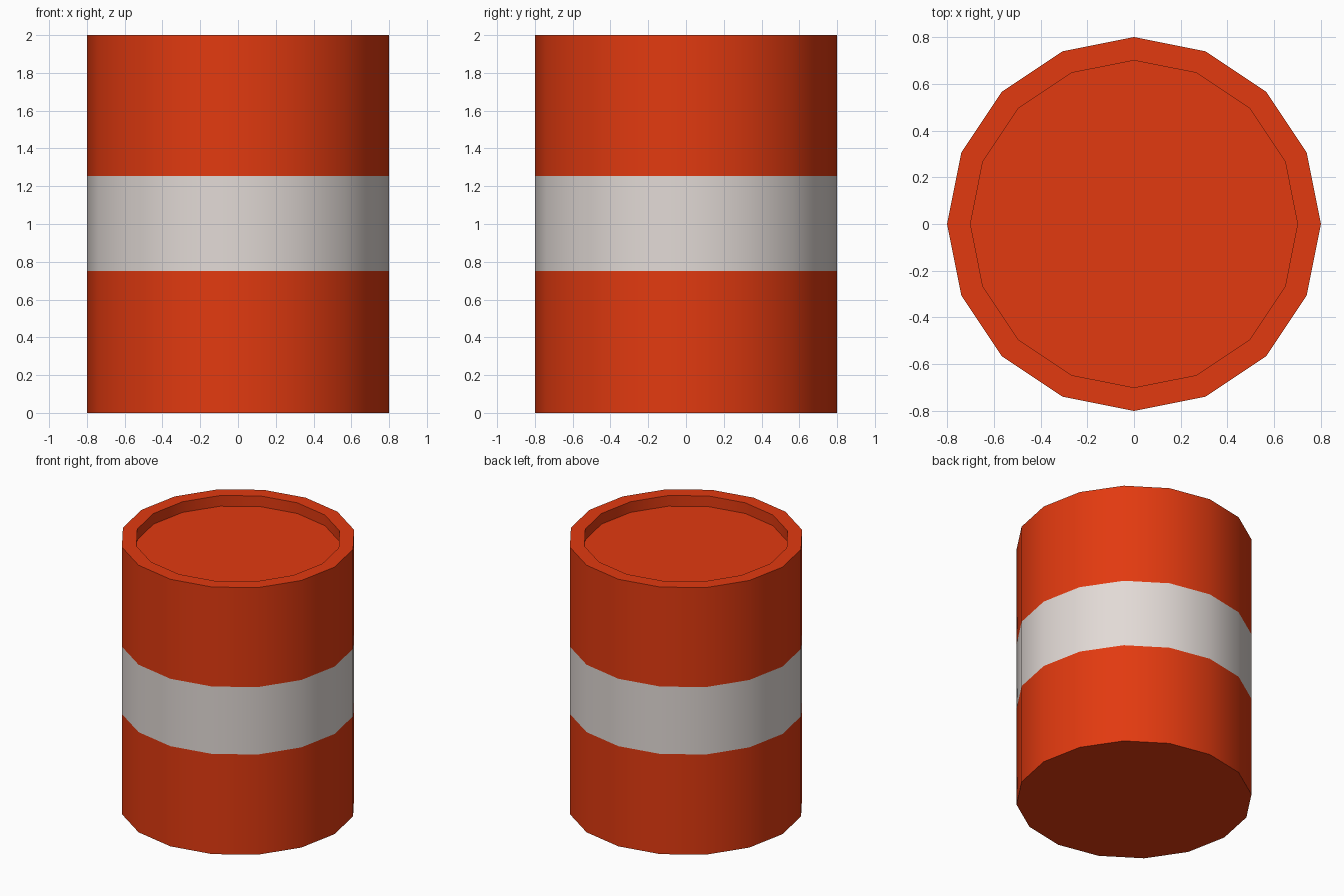
import bpy, bmesh, math

if "Cube" in bpy.data.objects:
    bpy.data.objects.remove(bpy.data.objects["Cube"])

SIDES = 16


def material(name, rgb):
    m = bpy.data.materials.new(name)
    m.diffuse_color = (*rgb, 1.0)
    m.use_nodes = True
    m.node_tree.nodes["Principled BSDF"].inputs["Base Color"].default_value = m.diffuse_color
    return m


# Lathe profile (radius, height): outer wall with band edges, rim, recessed lid
profile = [(0.8, 0.0), (0.8, 0.75), (0.8, 1.255), (0.8, 2.0), (0.7, 2.0), (0.7, 1.92)]

bm = bmesh.new()
rings = []
for r, z in profile:
    angles = [2 * math.pi * i / SIDES for i in range(SIDES)]
    rings.append([bm.verts.new((r * math.cos(a), r * math.sin(a), z)) for a in angles])
for low, high in zip(rings, rings[1:]):
    for i in range(SIDES):
        j = (i + 1) % SIDES
        bm.faces.new((low[i], low[j], high[j], high[i]))
bm.faces.new(rings[0][::-1])   # base
bm.faces.new(rings[-1])        # lid floor

# Pale stripe around the middle, chosen by height
for f in bm.faces:
    f.material_index = 1 if 0.75 < f.calc_center_median().z < 1.255 else 0

mesh = bpy.data.meshes.new("barrel")
bm.to_mesh(mesh)
bm.free()
mesh.materials.append(material("orange red paint", (0.76, 0.042, 0.005)))
mesh.materials.append(material("pale grey stripe", (0.76, 0.70, 0.67)))
barrel = bpy.data.objects.new("barrel", mesh)
bpy.context.collection.objects.link(barrel)

# Smooth round walls, sharp rims
bpy.context.view_layer.objects.active = barrel
barrel.select_set(True)
bpy.ops.object.shade_smooth_by_angle(angle=math.radians(30))
